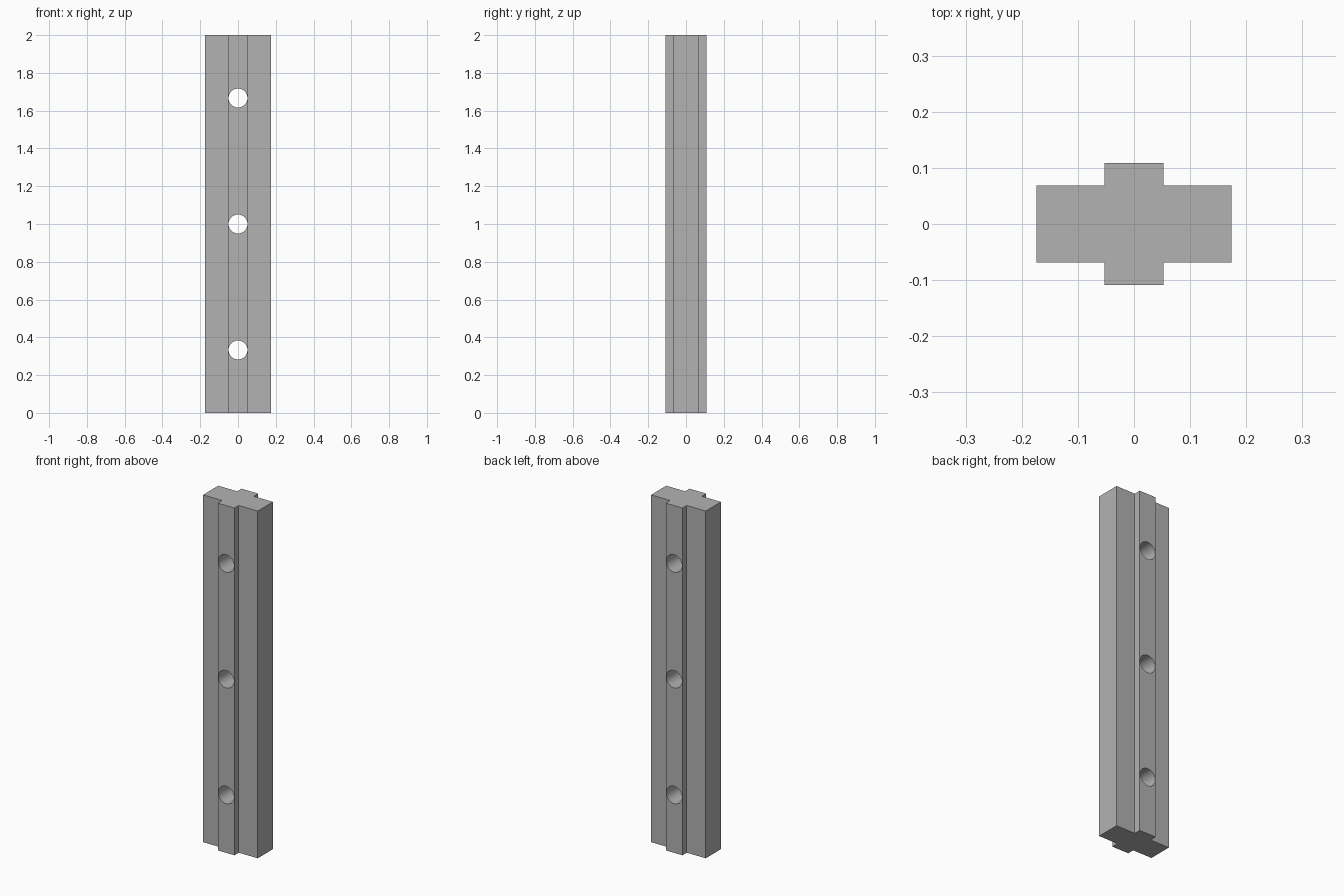
import bpy
import bmesh
import math

cube = bpy.data.objects.get("Cube")
if cube:
    bpy.data.objects.remove(cube, do_unlink=True)

HEIGHT = 2.0
BAR_X, BAR_Y = 0.174, 0.069     # half size of the wide bar
RIB_X, RIB_Y = 0.053, 0.1085    # half size of the raised ribs
HOLE_RADIUS = 0.05

# Plain grey material
grey = bpy.data.materials.new("plain grey")
grey.use_nodes = True
colour = (0.448, 0.448, 0.448, 1)
grey.diffuse_color = colour
grey.node_tree.nodes["Principled BSDF"].inputs["Base Color"].default_value = colour

# Cross-shaped profile: one quarter, turned and mirrored around the centre
quarter = [(BAR_X, BAR_Y), (RIB_X, BAR_Y), (RIB_X, RIB_Y)]
half = quarter + [(-x, y) for x, y in reversed(quarter)]
profile = half + [(-x, -y) for x, y in half]

# Rail body
bm = bmesh.new()
base = bm.faces.new([bm.verts.new((x, y, 0)) for x, y in profile])
grown = bmesh.ops.extrude_face_region(bm, geom=[base])
top = [v for v in grown["geom"] if isinstance(v, bmesh.types.BMVert)]
bmesh.ops.translate(bm, verts=top, vec=(0, 0, HEIGHT))
bmesh.ops.recalc_face_normals(bm, faces=bm.faces)
mesh = bpy.data.meshes.new("rail")
bm.to_mesh(mesh)
bm.free()
mesh.materials.append(grey)
rail = bpy.data.objects.new("rail", mesh)
bpy.context.collection.objects.link(rail)

# Three bolt holes straight through the ribs
for i in range(3):
    bpy.ops.mesh.primitive_cylinder_add(
        vertices=48, radius=HOLE_RADIUS, depth=0.5,
        location=(0, 0, HEIGHT * (2 * i + 1) / 6), rotation=(math.pi / 2, 0, 0))
    cutter = bpy.context.object
    cutter.name = f"hole_cutter_{i + 1}"
    cutter.data.materials.append(grey)
    cutter.hide_render = True
    cut = rail.modifiers.new(f"bolt hole {i + 1}", "BOOLEAN")
    cut.operation = "DIFFERENCE"
    cut.solver = "EXACT"
    cut.object = cutter

# Bake the holes, then drop the cutters
bpy.ops.object.select_all(action="DESELECT")
rail.select_set(True)
bpy.context.view_layer.objects.active = rail
for name in [m.name for m in rail.modifiers]:
    cutter = rail.modifiers[name].object
    bpy.ops.object.modifier_apply(modifier=name)
    bpy.data.objects.remove(cutter, do_unlink=True)

# Smooth hole walls, sharp rail edges
bpy.ops.object.shade_smooth_by_angle(angle=math.radians(30))
